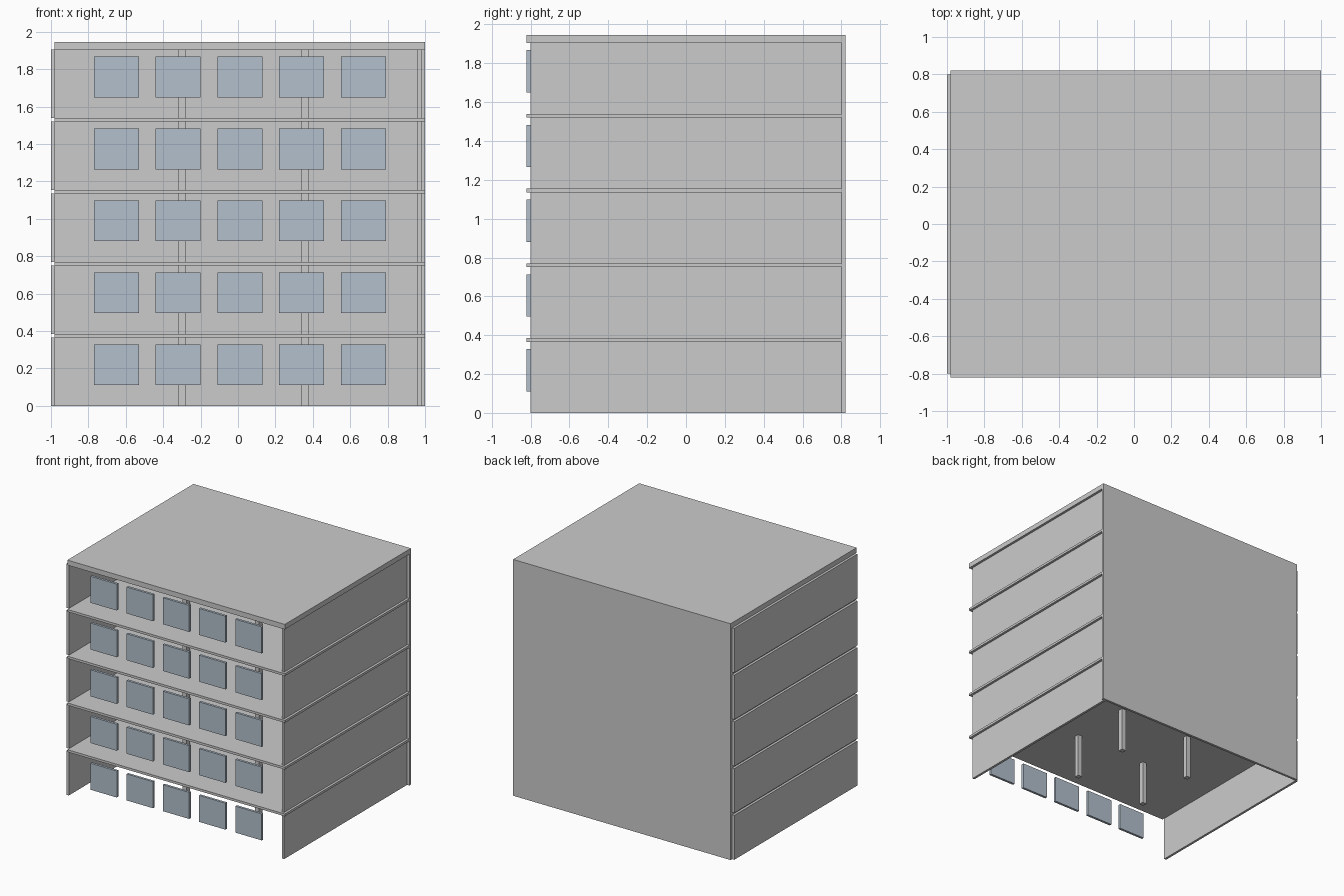
import bpy

cube = bpy.data.objects.get("Cube")
if cube:
    bpy.data.objects.remove(cube, do_unlink=True)


def make_material(name, color):
    mat = bpy.data.materials.new(name)
    mat.use_nodes = True
    mat.diffuse_color = color
    mat.node_tree.nodes["Principled BSDF"].inputs["Base Color"].default_value = color
    return mat


concrete = make_material("concrete grey", (0.6, 0.6, 0.6, 1))
glass = make_material("window blue", (0.45, 0.53, 0.61, 1))


def box(name, x, y, z, mat):
    """Box spanning the given (low, high) ranges."""
    bpy.ops.mesh.primitive_cube_add(size=1)
    obj = bpy.context.object
    obj.name = obj.data.name = name
    spans = (x, y, z)
    for v in obj.data.vertices:
        v.co = [lo if c < 0 else hi for c, (lo, hi) in zip(v.co, spans)]
    obj.data.materials.append(mat)
    return obj


FLOORS = 5
PITCH = 0.3847
WALL_H = 0.3655
T = 0.02            # wall and slab thickness
TOP = 1.945
FRONT, BACK = -0.82, 0.8

# Full-height back wall and thick roof
box("back_wall", (-0.98, 1), (BACK, BACK + T), (0, TOP), concrete)
box("roof", (-0.98, 1), (FRONT, BACK), (FLOORS * PITCH - T, TOP), concrete)

for floor in range(FLOORS):
    z = floor * PITCH
    ceiling = z + WALL_H
    # Floor slab
    if floor:
        box("floor_slab", (-0.98, 1), (FRONT, BACK), (z - PITCH + WALL_H, z), concrete)
    # Side walls
    for name, x in (("right_wall", -1), ("left_wall", 0.96)):
        box(name, (x, x + T), (-0.8, BACK), (z, ceiling), concrete)
    # Four square pillars
    for x in (-0.32, 0.34):
        for y in (-0.267, 0.267):
            box("pillar", (x, x + 2 * T), (y, y + 2 * T), (z, ceiling), concrete)
    # Row of window panes along the front edge
    for i in range(5):
        x = -0.77 + i * 0.33
        box("window", (x, x + 0.24), (FRONT, FRONT + T), (z + 0.111, z + 0.329), glass)
